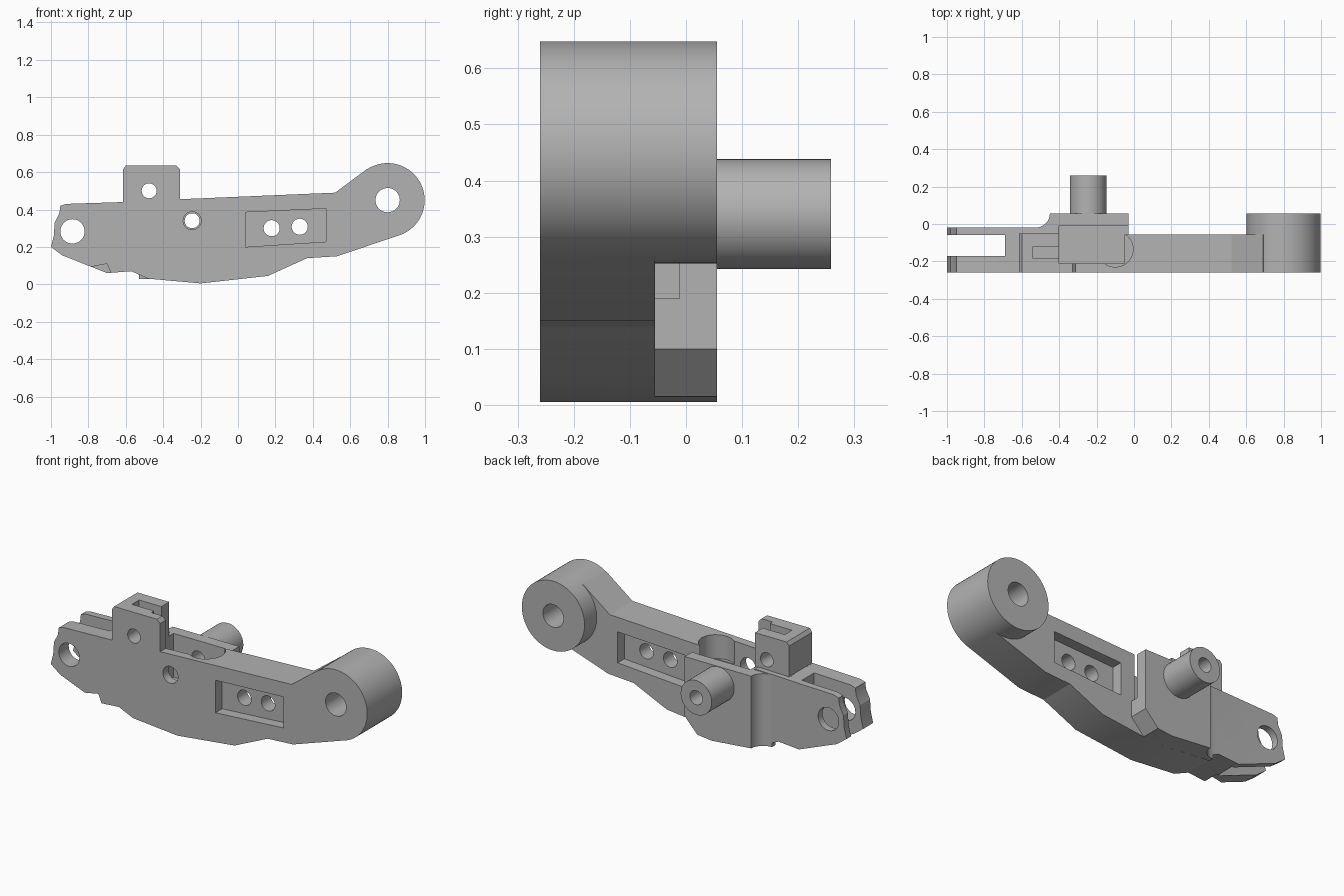
import bpy
import bmesh
from math import cos, sin, pi, radians

if "Cube" in bpy.data.objects:
    bpy.data.objects.remove(bpy.data.objects["Cube"])

metal = bpy.data.materials.new("cast grey metal")
metal.use_nodes = True
GREY = (0.45, 0.45, 0.45, 1)
metal.diffuse_color = GREY
metal.node_tree.nodes["Principled BSDF"].inputs["Base Color"].default_value = GREY

FRONT, BACK, REAR_PLATE = -0.26, -0.055, 0.055


def prism(name, pts, lo, hi, axis="y"):
    """Extrude a profile: (x, z) along y, or (x, y) along z."""
    bm = bmesh.new()

    def place(p, d):
        return (p[0], d, p[1]) if axis == "y" else (p[0], p[1], d)

    face = bm.faces.new([bm.verts.new(place(p, lo)) for p in pts])
    grown = bmesh.ops.extrude_face_region(bm, geom=[face])["geom"]
    shift = place((0, 0), hi - lo)
    bmesh.ops.translate(bm, vec=shift, verts=[v for v in grown if isinstance(v, bmesh.types.BMVert)])
    bmesh.ops.recalc_face_normals(bm, faces=bm.faces)
    mesh = bpy.data.meshes.new(name)
    bm.to_mesh(mesh)
    bm.free()
    mesh.materials.append(metal)
    obj = bpy.data.objects.new(name, mesh)
    bpy.context.collection.objects.link(obj)
    return obj


def circle(x, z, r, n=48):
    return [(x + r * cos(2 * pi * i / n), z + r * sin(2 * pi * i / n)) for i in range(n)]


def rect(x0, x1, z0, z1):
    return [(x0, z0), (x1, z0), (x1, z1), (x0, z1)]


def combine(target, tool, operation):
    mod = target.modifiers.new(operation.lower(), "BOOLEAN")
    mod.operation, mod.solver, mod.object = operation, "EXACT", tool
    bpy.context.view_layer.objects.active = target
    bpy.ops.object.modifier_apply(modifier=mod.name)
    bpy.data.objects.remove(tool)


# Main arm with its flared end
arm = prism("control_arm", [
    (-0.62, 0.07), (-0.57, 0.07), (-0.48, 0.03), (-0.2, 0.005), (0.16, 0.045),
    (0.37, 0.14), (0.53, 0.15), (0.87, 0.265), (0.8, 0.45), (0.69, 0.617),
    (0.52, 0.49), (-0.31, 0.455), (-0.62, 0.44)], FRONT, BACK)

# Fork end, rear mounting plate with a filleted shoulder, end boss, tower and flange
fork = prism("fork", [
    (-1, 0.2), (-0.94, 0.155), (-0.7, 0.06), (-0.57, 0.07), (-0.48, 0.03), (-0.42, 0.026),
    (-0.42, 0.445), (-0.61, 0.44), (-0.92, 0.43), (-0.95, 0.42), (-0.955, 0.38),
    (-0.98, 0.33), (-0.985, 0.26)], FRONT, -0.02)
plate = prism("rear_plate", [
    (-0.45, 0.028), (-0.2, 0.005), (-0.11, 0.015), (-0.03, 0.1), (-0.03, 0.44), (-0.45, 0.44)],
    -0.1, REAR_PLATE)
fillet = prism("plate_fillet", [(-0.44, -0.05), (-0.53, -0.05)] + [
    (-0.53 + 0.08 * sin(radians(a)), 0.055 - 0.075 * cos(radians(a)))
    for a in range(0, 91, 10)] + [(-0.44, 0.055)], 0.028, 0.44, "z")
boss = prism("end_boss", circle(0.8, 0.45, 0.198, 72), FRONT, REAR_PLATE)
tower = prism("tower", [
    (-0.615, 0.3), (-0.4, 0.3), (-0.4, 0.635), (-0.6, 0.635), (-0.615, 0.615)], FRONT, -0.05)
flange = prism("tower_flange", [
    (-0.45, 0.3), (-0.31, 0.3), (-0.31, 0.615), (-0.33, 0.635), (-0.45, 0.635)], FRONT, -0.21)
post = prism("rear_post", circle(-0.245, 0.34, 0.098), 0.0, 0.258)
for part in (fork, plate, fillet, boss, tower, flange, post):
    combine(arm, part, "UNION")

# Open pockets from above: main cavity, rounded end, gap beside plate, tower slot
for x0, x1, y0, y1, floor in ((-0.4, -0.05, -0.21, -0.01, 0.19),
                              (-0.07, -0.005, BACK, -0.012, 0.19),
                              (-0.54, -0.38, -0.185, -0.12, 0.56)):
    combine(arm, prism("pocket_cutter", rect(x0, x1, y0, y1), floor, 0.8, "z"), "DIFFERENCE")
combine(arm, prism("round_cutter", circle(-0.1, -0.135, 0.095), 0.33, 0.8, "z"), "DIFFERENCE")

# Fork slot and the notch under the front prong
combine(arm, prism("slot_cutter", rect(-1.1, -0.69, -0.1, 0.8), -0.17, -0.06), "DIFFERENCE")
combine(arm, prism("notch_cutter", [(-0.79, 0.093), (-0.7, 0.11), (-0.675, 0.05), (-0.8, 0.04)],
                   -0.3, -0.17), "DIFFERENCE")

# Matching window recesses on both faces
window = [(0.04, 0.2), (0.47, 0.228), (0.47, 0.405), (0.04, 0.385)]
for lo, hi in ((-0.3, -0.2), (-0.115, 0.0)):
    combine(arm, prism("window_cutter", window, lo, hi), "DIFFERENCE")

# Through holes
for x, z, r in ((-0.885, 0.283, 0.065), (-0.475, 0.5, 0.04), (-0.245, 0.34, 0.04),
                (0.18, 0.3, 0.043), (0.33, 0.308, 0.043), (0.8, 0.45, 0.065)):
    combine(arm, prism("hole_cutter", circle(x, z, r, 40), -0.4, 0.4), "DIFFERENCE")
combine(arm, prism("counterbore_cutter", circle(-0.245, 0.34, 0.048, 40), -0.4, -0.1), "DIFFERENCE")

# Smooth curved walls, keep machined edges crisp
bpy.ops.object.select_all(action="DESELECT")
arm.select_set(True)
bpy.context.view_layer.objects.active = arm
bpy.ops.object.shade_smooth_by_angle(angle=radians(20))
